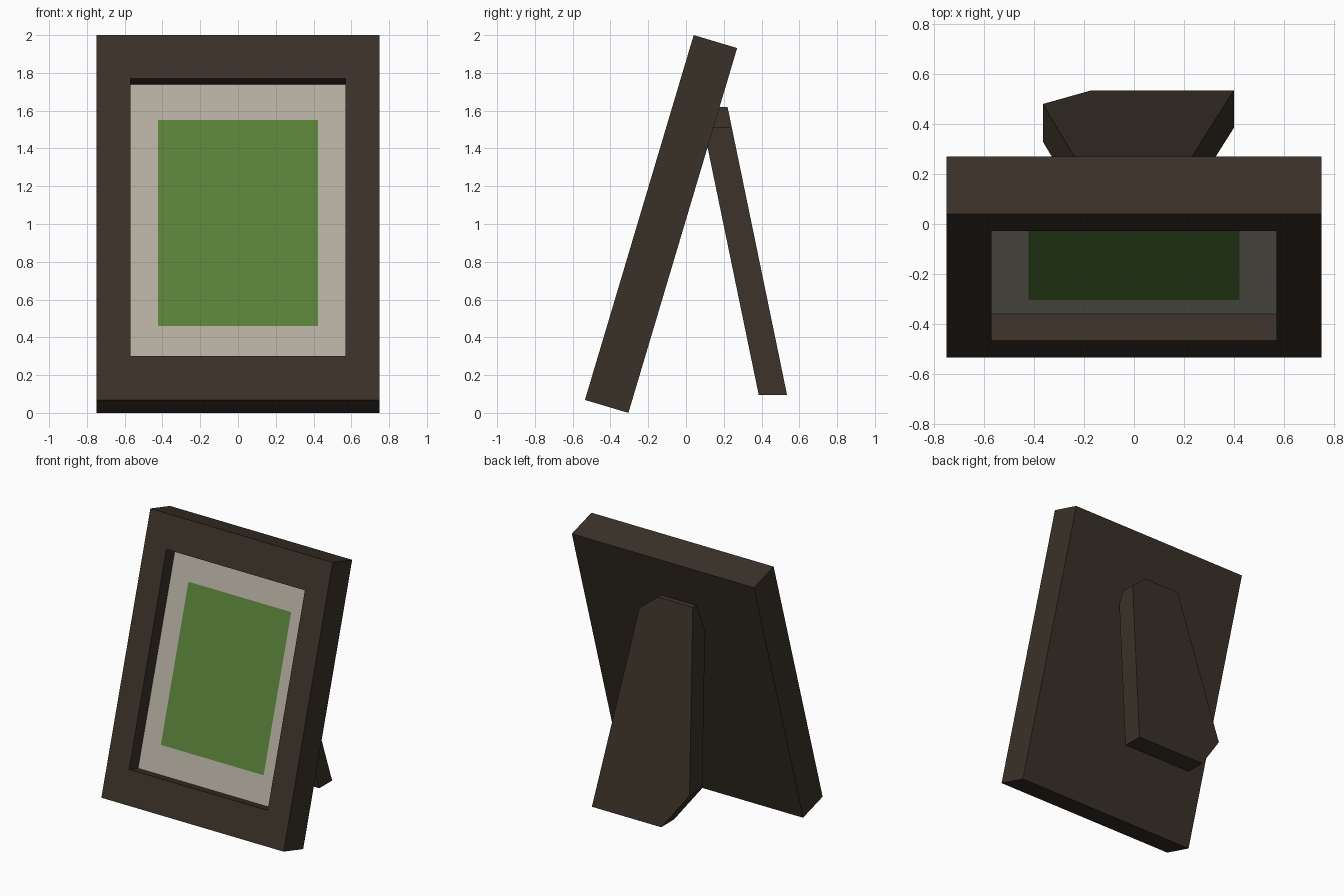
import bpy
from math import radians

if "Cube" in bpy.data.objects:
    bpy.data.objects.remove(bpy.data.objects["Cube"])

TILT = radians(16.6)
THICK, HEIGHT, DEPTH = 0.24, 2.0155, 0.11


def material(name, rgb):
    m = bpy.data.materials.new(name)
    m.diffuse_color = (*rgb, 1)
    m.use_nodes = True
    m.node_tree.nodes["Principled BSDF"].inputs["Base Color"].default_value = m.diffuse_color
    return m


def make(name, verts, faces, mat):
    me = bpy.data.meshes.new(name)
    me.from_pydata(verts, [], faces)
    me.materials.append(mat)
    ob = bpy.data.objects.new(name, me)
    bpy.context.collection.objects.link(ob)
    return ob


def rect(half, low, high, y):
    return [(-half, y, low), (half, y, low), (half, y, high), (-half, y, high)]


def shell(name, loops, mat, cap_first=False, cap_last=False):
    """Bridge a chain of equal loops, optionally closing the ends."""
    n = len(loops[0])
    faces = []
    for k in range(len(loops) - 1):
        a, b = k * n, (k + 1) * n
        for i in range(n):
            j = (i + 1) % n
            faces.append((a + i, a + j, b + j, b + i))
    if cap_first:
        faces.append(tuple(reversed(range(n))))
    if cap_last:
        faces.append(tuple(range((len(loops) - 1) * n, len(loops) * n)))
    return make(name, [p for l in loops for p in l], faces, mat)


def lean(ob):
    ob.location = (0, -0.535, 0.0686)
    ob.rotation_euler = (-TILT, 0, 0)


wood = material("dark_wood", (0.042, 0.031, 0.021))
card = material("card", (0.46, 0.42, 0.35))
green = material("green", (0.10, 0.22, 0.04))

# Frame with recessed window, built upright then leaned back
window = (0.57, 0.242, 1.776)
picture = (0.423, 0.442, 1.579)
lean(shell("frame", [rect(0.75, 0, HEIGHT, THICK), rect(0.75, 0, HEIGHT, 0),
                     rect(*window, 0), rect(*window, DEPTH)], wood, cap_first=True))

# Mat border and picture, flush at the bottom of the recess
lean(shell("mat_border", [rect(*window, DEPTH), rect(*picture, DEPTH)], card))
lean(shell("picture", [rect(*picture, DEPTH)], green, cap_last=True))

# Easel leg: clipped outline, slanting backwards to the foot
outline = [(-0.17, 0.095), (0.40, 0.095), (0.215, 1.51),
           (0.08, 1.62), (-0.21, 1.62), (-0.365, 0.36)]


def leg_loop(offset):
    return [(x, 0.535 - (z - 0.095) * 0.2066 - offset, z) for x, z in outline]


shell("easel_leg", [leg_loop(0), leg_loop(0.15)], wood, cap_first=True, cap_last=True)
